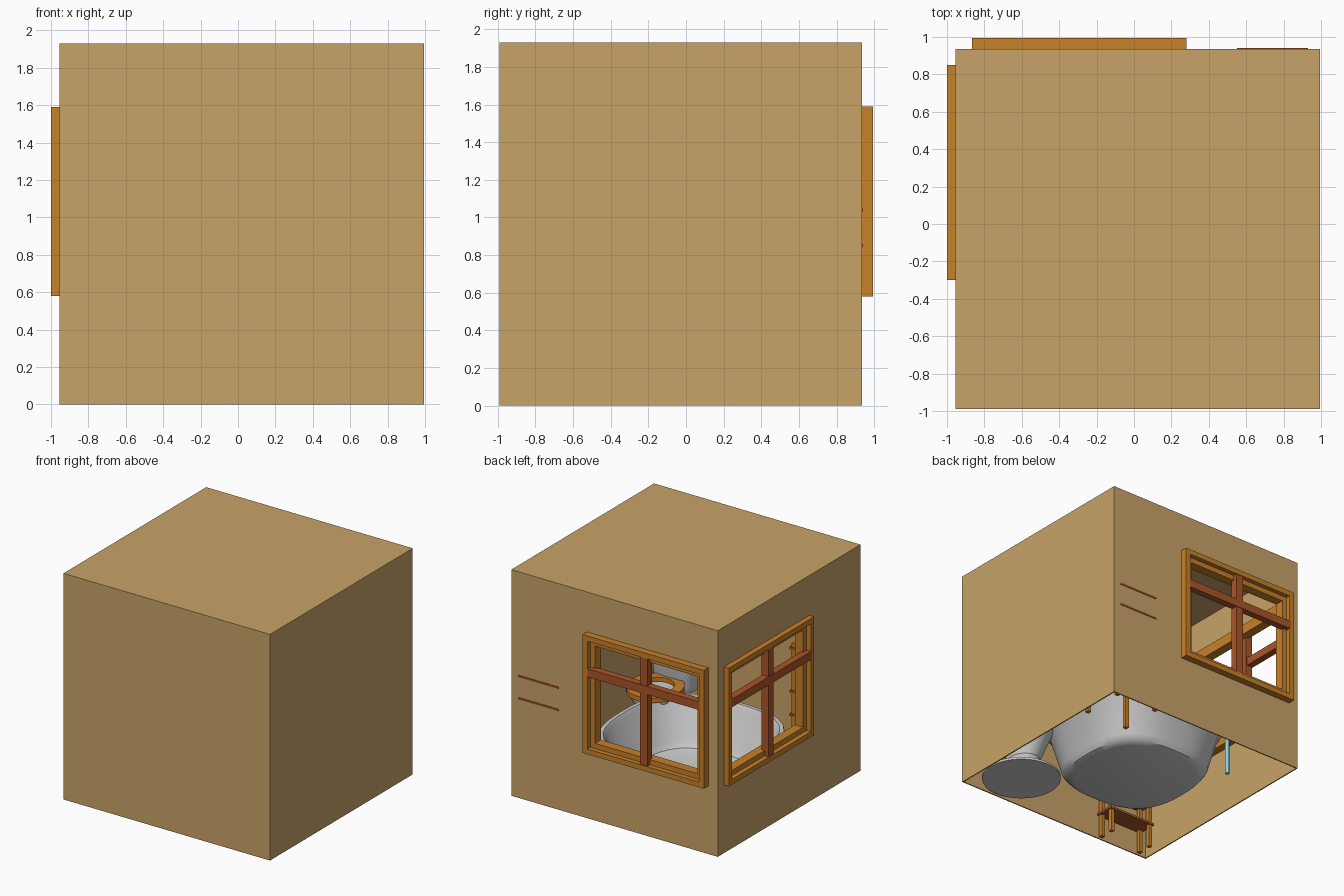
import bpy, bmesh, math

if "Cube" in bpy.data.objects:
    bpy.data.objects.remove(bpy.data.objects["Cube"])

def material(name, rgb):
    m = bpy.data.materials.new(name)
    m.diffuse_color = (*rgb, 1)
    m.use_nodes = True
    m.node_tree.nodes["Principled BSDF"].inputs["Base Color"].default_value = m.diffuse_color
    return m

TAN = material("tan_plaster", (0.58, 0.37, 0.14))
ORANGE = material("orange_wood", (0.57, 0.22, 0.022))
RED = material("red_wood", (0.40, 0.09, 0.022))
CYAN = material("cyan_plastic", (0.25, 0.65, 0.80))

def finish(name, bm, mat=None, smooth=False):
    bmesh.ops.recalc_face_normals(bm, faces=bm.faces)
    me = bpy.data.meshes.new(name)
    bm.to_mesh(me)
    bm.free()
    ob = bpy.data.objects.new(name, me)
    bpy.context.collection.objects.link(ob)
    if mat:
        me.materials.append(mat)
    if smooth:
        bpy.ops.object.select_all(action='DESELECT')
        ob.select_set(True)
        bpy.context.view_layer.objects.active = ob
        bpy.ops.object.shade_smooth_by_angle(angle=math.radians(35))
    return ob

def boxes(name, spans, mat=None):
    """One object from boxes given as (x0, x1, y0, y1, z0, z1)."""
    bm = bmesh.new()
    for x0, x1, y0, y1, z0, z1 in spans:
        for v in bmesh.ops.create_cube(bm, size=1)["verts"]:
            v.co = ((x0 + x1) / 2 + v.co.x * (x1 - x0),
                    (y0 + y1) / 2 + v.co.y * (y1 - y0),
                    (z0 + z1) / 2 + v.co.z * (z1 - z0))
    return finish(name, bm, mat)

def loft(name, rings, mat=None, sides=40, power=2.0, closed=False):
    """Skin through superellipse rings given as (x, y, z, rx, ry)."""
    bm = bmesh.new()
    loops = []
    for x, y, z, rx, ry in rings:
        loop = []
        for i in range(sides):
            a = 2 * math.pi * i / sides
            c, s = math.cos(a), math.sin(a)
            r = (abs(c) ** power + abs(s) ** power) ** (-1 / power)
            loop.append(bm.verts.new((x + rx * r * c, y + ry * r * s, z)))
        loops.append(loop)
    pairs = list(zip(loops, loops[1:]))
    if closed:
        pairs.append((loops[-1], loops[0]))
    else:
        bm.faces.new(loops[0])
        bm.faces.new(loops[-1])
    for a, b in pairs:
        for i in range(sides):
            j = (i + 1) % sides
            bm.faces.new((a[i], a[j], b[j], b[i]))
    return finish(name, bm, mat, True)

# Room shell: open below, one window hole in the back and one in the left wall
X0, X1, Y0, Y1, H, T = -0.955, 0.995, -0.99, 0.935, 1.93, 0.01
Z0, Z1 = 0.58, 1.59
room = boxes("room_walls", [(X0, X1, Y0, Y1, 0, H)], TAN)
cutters = [
    boxes("inside_cutter", [(X0 + T, X1 - T, Y0 + T, Y1 - T, -0.5, H - T)]),
    boxes("back_cutter", [(-0.84, 0.26, 0.8, 1.1, Z0 + .02, Z1 - .02)]),
    boxes("left_cutter", [(-1.1, -0.8, -0.28, 0.83, Z0 + .02, Z1 - .02)])]
for c in cutters:
    c.hide_render = True
    mod = room.modifiers.new(c.name, 'BOOLEAN')
    mod.operation, mod.object, mod.solver = 'DIFFERENCE', c, 'EXACT'
bpy.context.view_layer.update()
room.data = bpy.data.meshes.new_from_object(
    room.evaluated_get(bpy.context.evaluated_depsgraph_get()))
room.modifiers.clear()
for c in cutters:
    bpy.data.objects.remove(c)

# Windows: spans are (along wall, depth outward, height), mapped to each wall
def window(name, u0, u1, d_out, place):
    def frame(i, w, a, b):
        l, r, lo, hi = u0 + i, u1 - i, Z0 + i, Z1 - i
        return [(l, l + w, a, b, lo, hi), (r - w, r, a, b, lo, hi),
                (l + w, r - w, a, b, lo, lo + w), (l + w, r - w, a, b, hi - w, hi)]
    mid, d = (u0 + u1) / 2, d_out
    wood = frame(0, 0.045, d - 0.12, d) + frame(0.045, 0.045, d - 0.12, d - 0.04)
    bars = [(mid - .035, mid + .035, d - .07, d - .005, Z0 + .02, Z1 - .02),
            (u0 + .03, u1 - .03, d - .06, d + .0, 1.24, 1.31)]
    boxes(name + "_frame", [place(*s) for s in wood], ORANGE)
    boxes(name + "_crossbars", [place(*s) for s in bars], RED)

window("back_window", -0.865, 0.28, 0.995, lambda a, b, c, d, e, f: (a, b, c, d, e, f))
window("left_window", -0.30, 0.85, 1.0, lambda a, b, c, d, e, f: (-d, -c, a, b, e, f))

# Bathtub in the middle of the room
loft("bathtub", [(-.03, -.03, z, r, r) for z, r in (
    (0.01, .46), (0.025, .51), (0.07, .545), (.40, .635), (.43, .665), (.45, .66),
    (.45, .63), (.42, .61), (.12, .52), (.07, .48), (.055, .42))], power=2.7)

# Toilet in the front right corner
loft("toilet_bowl", [(.66, y, z, rx, ry) for y, z, rx, ry in (
    (-.64, 0, .32, .32), (-.64, .02, .32, .32), (-.63, .07, .18, .19),
    (-.62, .15, .13, .15), (-.58, .28, .16, .19), (-.54, .40, .20, .22),
    (-.54, .43, .20, .22), (-.54, .43, .15, .17), (-.56, .28, .08, .10))])
loft("toilet_seat", [(.66, -.53, z, rx, ry) for z, rx, ry in (
    (.43, .22, .24), (.47, .22, .24), (.47, .14, .16), (.43, .14, .16))], ORANGE, closed=True)
loft("toilet_tank", [(.66, -.84, z, r, r * .65) for z, r in (
    (.36, .17), (.40, .19), (.80, .20), (.80, .22), (.84, .22))], power=4)

# Shelf rack in the front left corner
def posts(xs, ys, z, h=.017):
    return [(x - h, x + h, y - h, y + h, 0, z) for x in xs for y in ys]

boxes("rack_posts", posts((-.45, -.85), (-.94, -.82), 1.02), ORANGE)
boxes("rack_shelves", [(-.88, -.42, -.965, -.795, z, z + .02)
                       for z in (.20, .40, .60, .80, .97)], RED)

# Chair in the back right corner, its back against the wall
boxes("chair_legs", posts((.54, .94), (.54,), .46) + posts((.54, .94), (.91,), 1.10), ORANGE)
boxes("chair_seat", [(.51, .97, .51, .92, .46, .49)], RED)
boxes("chair_back_slats", [(.55, .93, .915, .94, z - .008, z + .008)
                           for z in (.85, 1.04)], RED)

# Upright stick beside the tub
loft("cyan_stick", [(-.57, .50, z, .018, .018) for z in (0, .50)], CYAN, sides=12)
